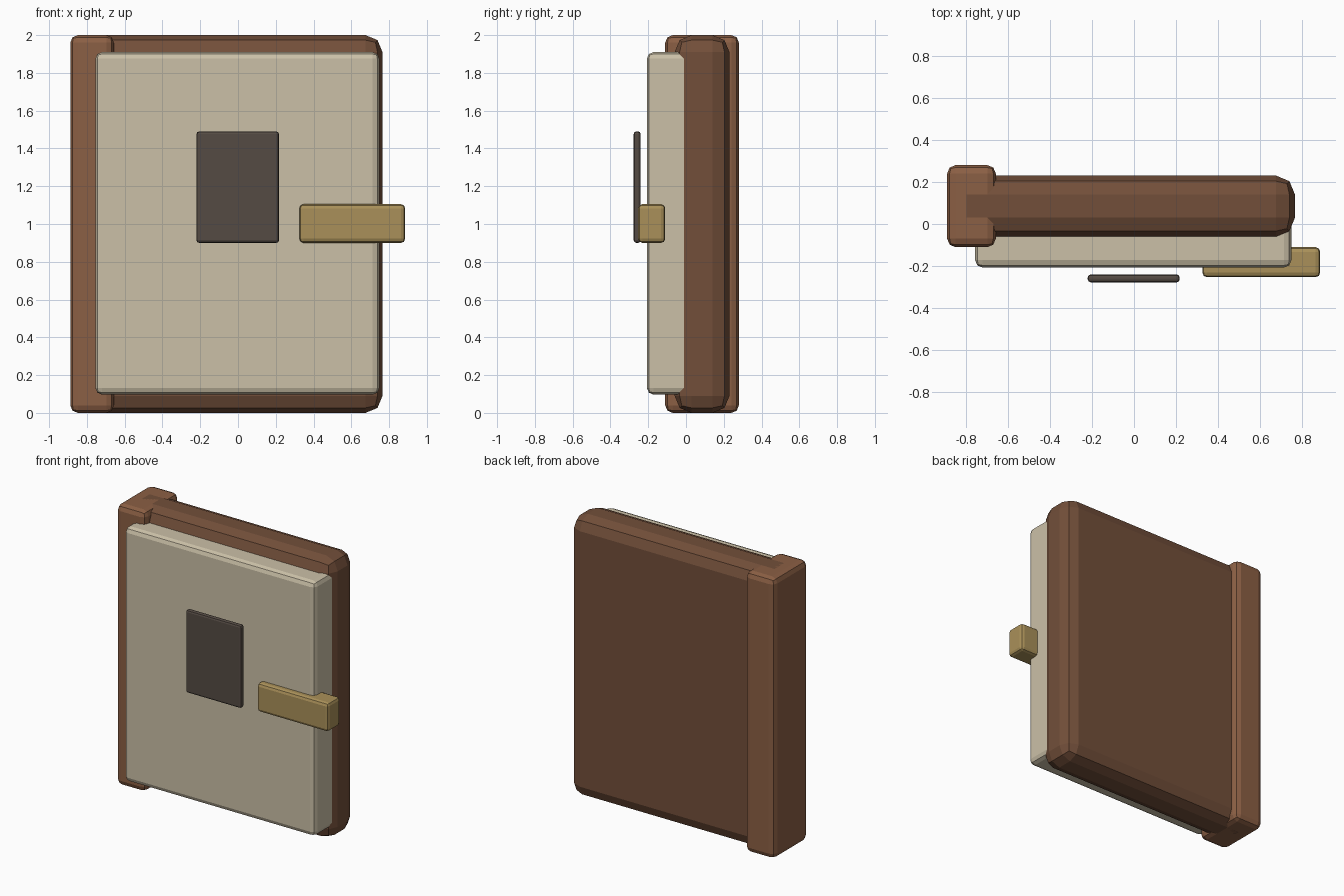
import bpy

if "Cube" in bpy.data.objects:
    bpy.data.objects.remove(bpy.data.objects["Cube"])


def material(name, color):
    mat = bpy.data.materials.new(name)
    mat.diffuse_color = (*color, 1.0)
    mat.use_nodes = True
    mat.node_tree.nodes["Principled BSDF"].inputs["Base Color"].default_value = mat.diffuse_color
    return mat


def rounded_box(name, low, high, bevel, mat):
    """Box between two corners with a two-step rounded bevel."""
    size = [h - l for l, h in zip(low, high)]
    centre = [(h + l) / 2 for l, h in zip(low, high)]
    bpy.ops.mesh.primitive_cube_add(size=1, location=centre)
    obj = bpy.context.object
    obj.name = name
    obj.scale = size
    bpy.ops.object.transform_apply(location=False, rotation=False, scale=True)
    mod = obj.modifiers.new("bevel", 'BEVEL')
    mod.width = bevel
    mod.segments = 2
    obj.data.materials.append(mat)
    return obj


leather = material("leather", (0.17, 0.078, 0.042))
spine_leather = material("spine_leather", (0.26, 0.115, 0.058))
paper = material("paper", (0.60, 0.53, 0.39))
brass = material("brass", (0.40, 0.28, 0.10))
dark = material("dark_plate", (0.09, 0.07, 0.057))

# Cover block, running through to the outer face of the spine
rounded_box("cover", (-0.885, -0.06, 0.0), (0.765, 0.23, 2.0), 0.09, leather)
# Spine along the left edge
rounded_box("spine", (-0.888, -0.11, 0.0), (-0.657, 0.28, 2.0), 0.04, spine_leather)
# Page block standing proud of the cover
rounded_box("pages", (-0.755, -0.207, 0.097), (0.748, 0.10, 1.91), 0.035, paper)
# Plate hovering in front of the pages
rounded_box("front_plate", (-0.22, -0.277, 0.90), (0.217, -0.24, 1.49), 0.014, dark)
# Clasp wrapping past the right edge
rounded_box("clasp", (0.325, -0.253, 0.90), (0.885, -0.11, 1.105), 0.022, brass)
